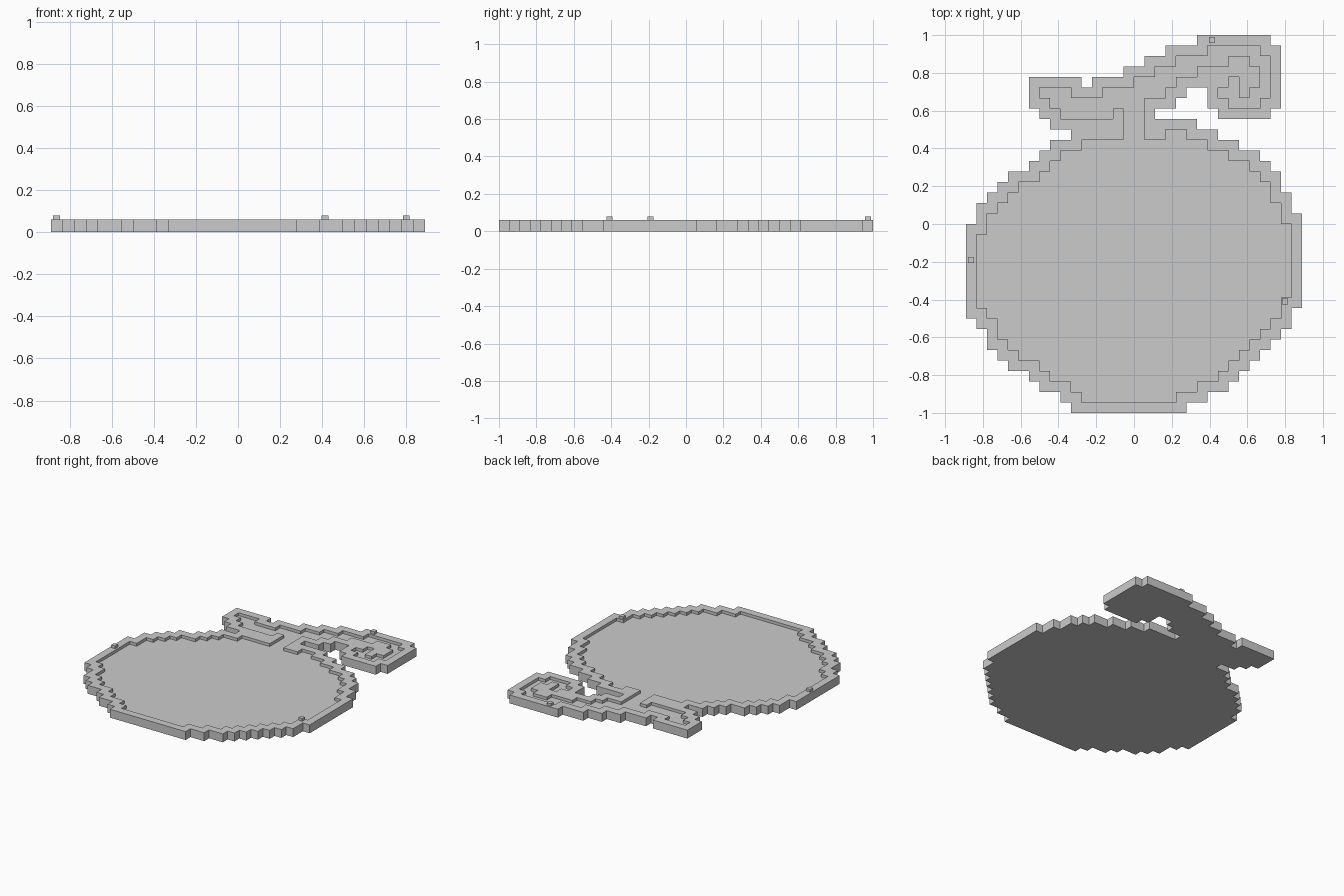
import bpy
import bmesh

cube = bpy.data.objects.get("Cube")
if cube:
    bpy.data.objects.remove(cube, do_unlink=True)

COLS, ROWS = 32, 36
CELL = 2 / ROWS
FLOOR, RIM, PEG = 0.04, 0.061, 0.08

grey = bpy.data.materials.new("plain_grey")
grey.use_nodes = True
grey.diffuse_color = (0.6, 0.6, 0.6, 1)
grey.node_tree.nodes["Principled BSDF"].inputs["Base Color"].default_value = grey.diffuse_color

# Round body: first and last column of each row, from the front edge back
left = [10, 9, 7, 6, 4, 3, 2, 2, 1] + [0] * 9 + [1, 1, 2, 3, 4, 6, 7, 8]
right = [21, 23, 25, 26, 27, 28, 29, 30, 31, 31] + [32] * 9 + [31, 31, 30, 30, 29, 28, 26]

# Stem, leaf and curl, from the back edge forward: # is rim, . is floor
STEM_START = 6
stem = [
    "                #######",
    "             ####.....##",
    "           ###.....##..#",
    "         ###....######.#",
    "##### ####....#####.##.#",
    "#...###......##  #..#..#",
    "##.........###   ##...##",
    " ##.....#..#      #####",
    "  #######..#####",
    "    #####..##..###",
]

# Height of every filled cell
height = {}
for i, line in enumerate(stem):
    for k, mark in enumerate(line):
        if mark != " ":
            height[k + STEM_START, ROWS - 1 - i] = RIM if mark == "#" else FLOOR
body = [(c, r) for r, (a, b) in enumerate(zip(left, right)) for c in range(a, b)]
height.update({cell: RIM for cell in body})

# The body floor is every cell that lies one step inside the outline
near = (-1, 0, 1)
for c, r in body:
    if all((c + i, r + j) in height for i in near for j in near):
        height[c, r] = FLOOR


def place(c, r, z):
    return ((c - COLS / 2) * CELL, (r - ROWS / 2) * CELL, z)


def finish(bm, name):
    mesh = bpy.data.meshes.new(name)
    bm.to_mesh(mesh)
    bm.free()
    mesh.materials.append(grey)
    obj = bpy.data.objects.new(name, mesh)
    bpy.context.collection.objects.link(obj)
    return obj


# Stepped tray with a raised rim
bm = bmesh.new()


def quad(points):
    bm.faces.new([bm.verts.new(place(*p)) for p in points])


for (c, r), top in height.items():
    ring = [(c, r), (c + 1, r), (c + 1, r + 1), (c, r + 1)]
    quad([(*p, top) for p in ring])
    quad([(*p, 0) for p in reversed(ring)])
    sides = [(c, r - 1), (c + 1, r), (c, r + 1), (c - 1, r)]
    for k, side in enumerate(sides):
        low = height.get(side, 0)
        if low < top:
            p, q = ring[k], ring[(k + 1) % 4]
            quad([(*p, low), (*q, low), (*q, top), (*p, top)])
bmesh.ops.remove_doubles(bm, verts=bm.verts, dist=0.0001)
bmesh.ops.dissolve_limit(bm, angle_limit=0.01, verts=bm.verts, edges=bm.edges)
finish(bm, "tray")

# Small square pegs on the rim
SIZE = 0.032
pegs = {"left_peg": (0.8, -0.41), "right_peg": (-0.863, -0.19), "back_peg": (0.413, 0.974)}
for name, (x, y) in pegs.items():
    bm = bmesh.new()
    bmesh.ops.create_cube(bm, size=1)
    bmesh.ops.scale(bm, vec=(SIZE, SIZE, PEG - RIM), verts=bm.verts)
    obj = finish(bm, name)
    obj.location = (x, y, (PEG + RIM) / 2)
